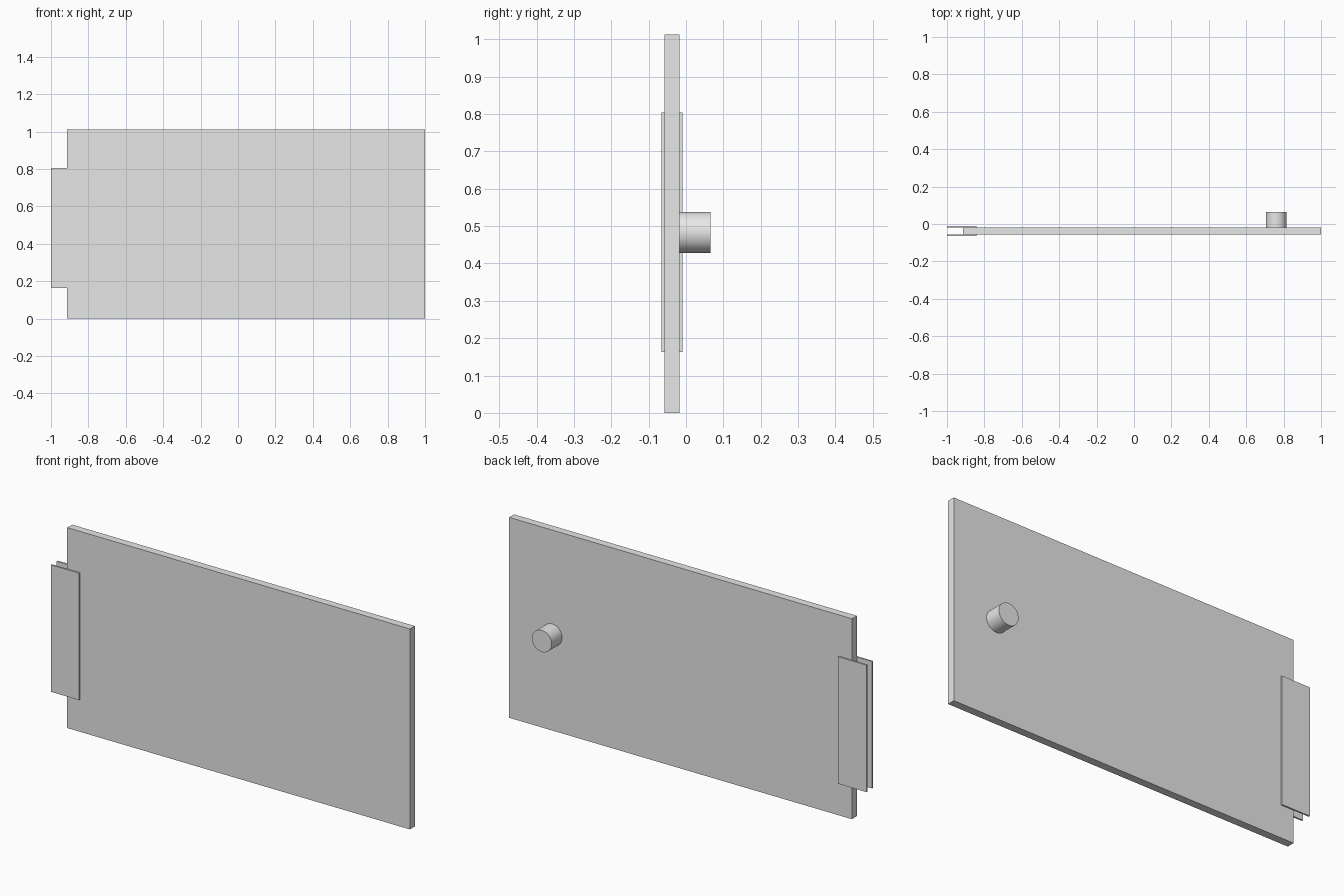
import bpy
import math

cube = bpy.data.objects.get("Cube")
if cube:
    bpy.data.objects.remove(cube, do_unlink=True)

# Single grey finish
grey = bpy.data.materials.new("light_grey")
grey.use_nodes = True
colour = (0.8, 0.8, 0.8, 1)
grey.diffuse_color = colour
grey.node_tree.nodes["Principled BSDF"].inputs["Base Color"].default_value = colour


def box(name, x, y, z):
    """Box from (min, max) ranges along each axis."""
    ranges = (x, y, z)
    bpy.ops.mesh.primitive_cube_add(size=1, location=[(a + b) / 2 for a, b in ranges])
    ob = bpy.context.object
    ob.name = name
    ob.scale = [b - a for a, b in ranges]
    bpy.ops.object.transform_apply(location=False, rotation=False, scale=True)
    ob.data.materials.append(grey)
    return ob


# Door panel
front, back = -0.057, -0.018
box("door_panel", (-0.914, 1), (front, back), (0, 1.012))

# Thin hinge plates, one on each face of the panel
thick = 0.008
for name, y in (("front_hinge_plate", (front - thick, front)),
                ("back_hinge_plate", (back, back + thick))):
    box(name, (-1, -0.842), y, (0.163, 0.804))

# Round knob on the back
knob_end = 0.065
bpy.ops.mesh.primitive_cylinder_add(
    vertices=48, radius=0.055, depth=knob_end - back,
    location=(0.76, (back + knob_end) / 2, 0.483), rotation=(math.pi / 2, 0, 0))
knob = bpy.context.object
knob.name = "knob"
knob.data.materials.append(grey)
bpy.ops.object.shade_smooth_by_angle(angle=math.radians(40))
